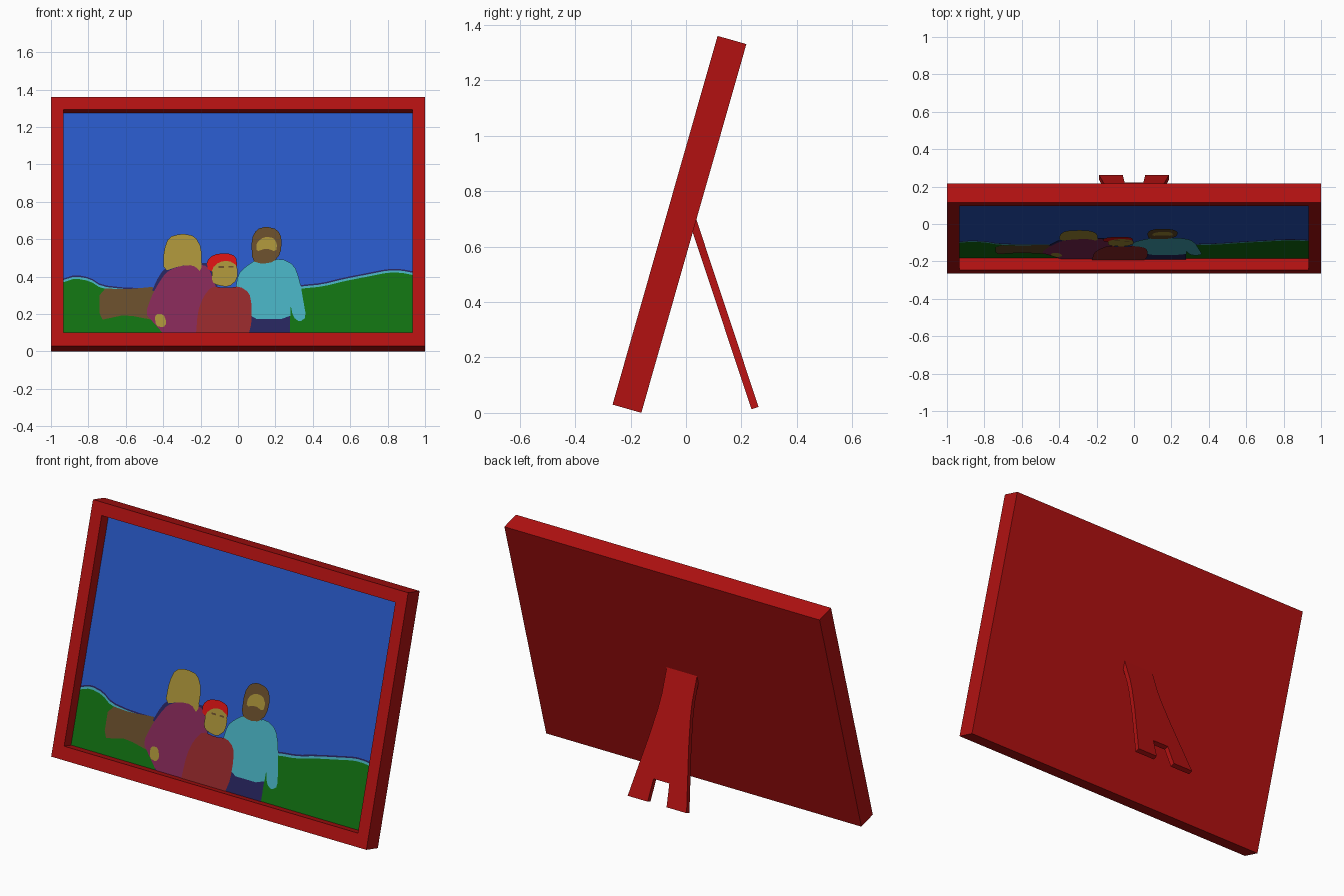
import bpy, bmesh, math
from mathutils import Vector

if "Cube" in bpy.data.objects:
    bpy.data.objects.remove(bpy.data.objects["Cube"])

TILT = math.radians(15.9)
S, C = math.sin(TILT), math.cos(TILT)
H, THICK, DEPTH = 1.383, 0.108, 0.068     # frame height, thickness, recess depth
FLOOR, TOP, SIDE = 0.082, 1.281, 0.932    # picture limits in the front view


def material(name, rgb):
    lin = [((c / 255 + 0.055) / 1.055) ** 2.4 if c > 10 else c / 255 / 12.92 for c in rgb]
    m = bpy.data.materials.new(name)
    m.diffuse_color = (*lin, 1)
    m.use_nodes = True
    m.node_tree.nodes["Principled BSDF"].inputs["Base Color"].default_value = m.diffuse_color
    return m


RED = material("frame red", (178, 17, 17))
SKY = material("sky blue", (40, 87, 196))
GREEN = material("grass green", (17, 112, 17))
BROWN = material("brown", (102, 75, 42))
TAN = material("golden tan", (166, 143, 56))
PURPLE = material("plum", (130, 40, 86))
MAROON = material("brick red", (146, 40, 42))
TEAL = material("teal", (70, 172, 188))
NAVY = material("navy", (38, 36, 92))
SCARLET = material("scarlet", (212, 18, 18))


def finish(bm, name, mat):
    me = bpy.data.meshes.new(name)
    bm.to_mesh(me)
    bm.free()
    me.materials.append(mat)
    ob = bpy.data.objects.new(name, me)
    bpy.context.collection.objects.link(ob)
    return ob


def tilted(x, v, w):
    """Point in the leaning frame: across, up the frame, and back into it."""
    return Vector((x, -0.265 + v * S + w * C, 0.03 + v * C - w * S))


# Frame: nested rectangles bridged from the back to the recess
bm = bmesh.new()


def rectangle(hx, lo, hi, w):
    return [bm.verts.new(tilted(x, v, w)) for x, v in
            ((-hx, lo), (hx, lo), (hx, hi), (-hx, hi))]


rings = [rectangle(1, 0, H, THICK), rectangle(1, 0, H, 0),
         rectangle(SIDE, 0.073, H - 0.069, 0), rectangle(SIDE, 0.073, H - 0.069, DEPTH)]
for a, b in zip(rings, rings[1:]):
    for i in range(4):
        j = (i + 1) % 4
        bm.faces.new((a[i], a[j], b[j], b[i]))
bm.faces.new(rings[0])
bm.faces.new(rings[-1])
bmesh.ops.recalc_face_normals(bm, faces=bm.faces)
finish(bm, "frame", RED)

# Easel leg: flared outline with a notch, extruded to its thickness
half = [(0.096, -0.01), (0.096, 0.15), (0.103, 0.23), (0.125, 0.38),
        (0.187, 0.72), (0.06, 0.72), (0.05, 0.595)]
outline = half + [(-x, s) for x, s in reversed(half)]
along, inward = Vector((0, 0.315, -0.949)), Vector((0, -0.949, -0.315))
start = Vector((0, 0.035, 0.705))
bm = bmesh.new()
face = bm.faces.new([bm.verts.new(start + along * s + Vector((x, 0, 0))) for x, s in outline])
ext = bmesh.ops.extrude_face_region(bm, geom=[face], use_keep_orig=True)
bmesh.ops.translate(bm, vec=inward * 0.027,
                    verts=[g for g in ext["geom"] if isinstance(g, bmesh.types.BMVert)])
bmesh.ops.recalc_face_normals(bm, faces=bm.faces)
finish(bm, "easel_leg", RED)

# Picture: flat plates stacked a hair apart, outlines given as front-view x and z
layer = 0


def plate(name, mat, pts, rounded=True):
    global layer
    layer += 1
    if rounded:                            # cut corners, except along the picture's edge
        out = []
        for i, p in enumerate(pts):
            if p[1] <= FLOOR or abs(p[0]) >= SIDE:
                out.append(p)
                continue
            for q in (pts[i - 1], pts[(i + 1) % len(pts)]):
                out.append((p[0] + (q[0] - p[0]) * 0.22, p[1] + (q[1] - p[1]) * 0.22))
        pts = out
    w = DEPTH - 0.0008 * layer
    bm = bmesh.new()
    f = bm.faces.new([bm.verts.new(tilted(x, (z - 0.03 + DEPTH * S) / C, w)) for x, z in pts])
    f.normal_update()
    if f.normal.y > 0:
        f.normal_flip()
    finish(bm, name, mat)


def hill(name, mat, ridge, lift):
    plate(name, mat, [(ridge[0][0], FLOOR)] + [(x, z + lift) for x, z in ridge]
          + [(ridge[-1][0], FLOOR)])


plate("sky", SKY, [(-SIDE, FLOOR), (SIDE, FLOOR), (SIDE, TOP), (-SIDE, TOP)], False)

# Hills with thin distant ridges behind them
left = [(-SIDE, .37), (-.87, .39), (-.79, .375), (-.73, .335), (-.6, .32), (-.4, .32)]
right = [(.2, .31), (.34, .335), (.45, .345), (.57, .375), (.7, .4), (.8, .42),
         (.87, .42), (SIDE, .408)]
for side, ridge in (("left", left), ("right", right)):
    hill(side + "_far_ridge", NAVY, ridge, 0.02)
    hill(side + "_middle_ridge", TEAL, ridge, 0.012)
    hill(side + "_hill", GREEN, ridge, 0)
plate("field_wall", BROWN, [(-.74, .165), (-.74, .337), (-.6, .33), (-.42, .347),
                            (-.42, .16), (-.6, .195), (-.67, .18)])

# Woman
plate("woman_shadow", NAVY, [(-.47, .3), (-.42, .41), (-.37, .46), (-.2, .47),
                             (-.15, .47), (-.11, .4), (-.11, .3)])
plate("woman_body", PURPLE, [(-.39, FLOOR), (-.45, .15), (-.495, .2), (-.46, .3), (-.42, .37),
                             (-.385, .42), (-.33, .45), (-.23, .465), (-.16, .455),
                             (-.125, .36), (-.1, .3), (-.1, FLOOR)])
plate("woman_hair", TAN, [(-.4, .425), (-.397, .54), (-.37, .61), (-.3, .628), (-.23, .615),
                          (-.194, .55), (-.194, .42), (-.24, .46), (-.31, .455)])
plate("woman_hand", TAN, [(-.445, .195), (-.4, .2), (-.38, .15), (-.4, .125), (-.44, .135)])

# Man
plate("man_trousers", NAVY, [(.05, FLOOR), (.05, .2), (.278, .2), (.278, FLOOR)], False)
plate("man_shirt", TEAL, [(-.015, .32), (0, .41), (.04, .45), (.1, .49), (.16, .475),
                          (.23, .495), (.3, .46), (.33, .38), (.347, .28), (.365, .18),
                          (.33, .155), (.295, .18), (.28, .25), (.28, .17), (.05, .17),
                          (.05, .3)])
plate("man_hair_and_beard", BROWN, [(.075, .48), (.072, .6), (.1, .65), (.15, .665),
                                    (.21, .65), (.235, .6), (.228, .52), (.19, .475),
                                    (.13, .465)])
plate("man_face", TAN, [(.097, .53), (.1, .58), (.14, .61), (.19, .605), (.21, .57),
                        (.203, .53), (.15, .548)])

# Child
plate("child_body", MAROON, [(-.225, FLOOR), (-.215, .21), (-.185, .29), (-.14, .345),
                             (-.06, .335), (.01, .345), (.06, .31), (.073, .25), (.073, .15),
                             (.055, FLOOR)])
plate("child_hair", SCARLET, [(-.16, .425), (-.168, .48), (-.13, .515), (-.06, .523),
                              (-.01, .505), (-.003, .44), (-.07, .42)])
plate("child_face", TAN, [(-.14, .37), (-.14, .44), (-.1, .475), (-.05, .482), (-.003, .455),
                          (-.003, .38), (-.05, .34), (-.11, .35)])
for side, x in (("left", -.09), ("right", -.038)):
    plate("child_eye_" + side, BROWN, [(x - .014, .443), (x + .014, .443),
                                       (x + .014, .452), (x - .014, .452)], False)
